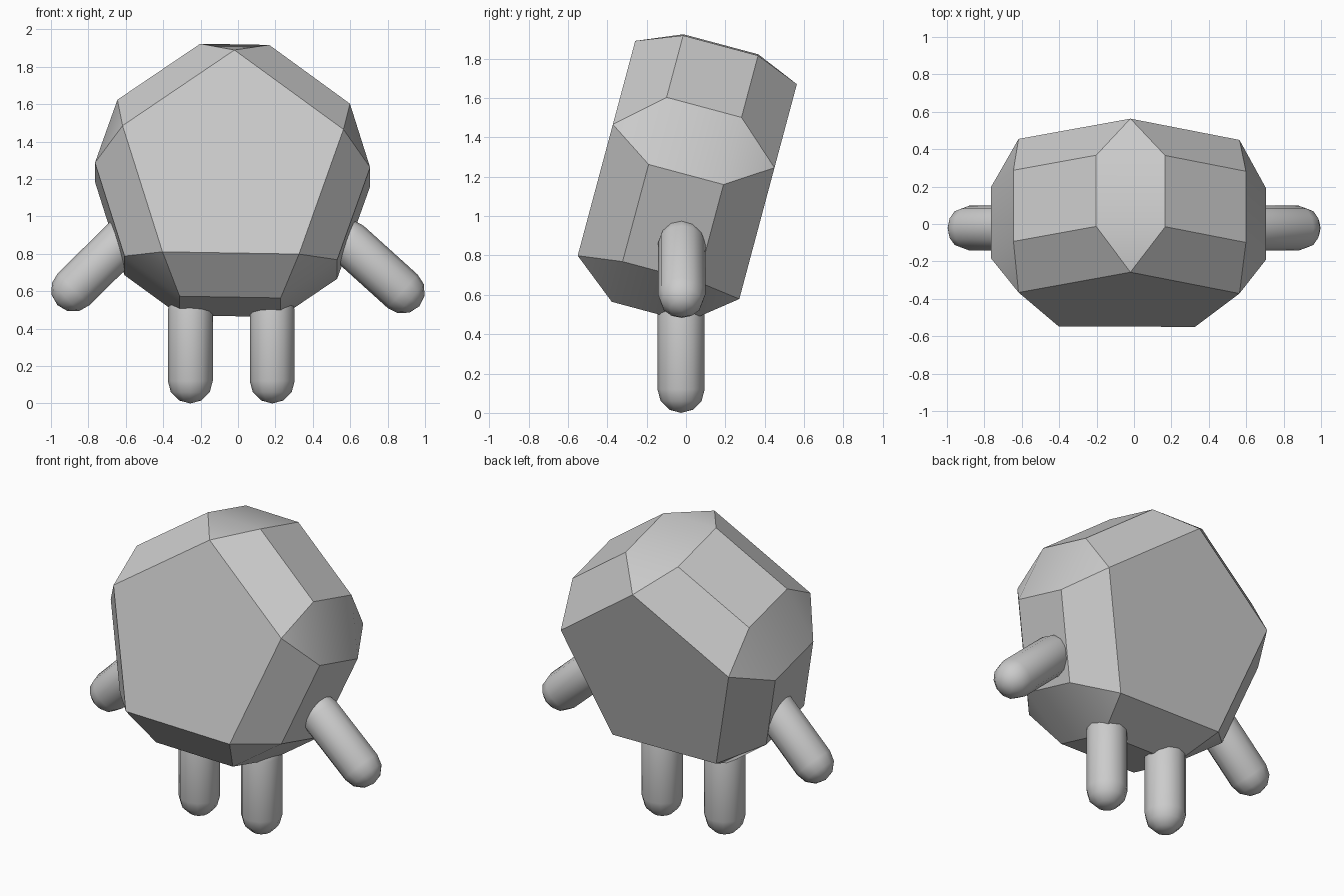
import bpy, bmesh, math
from mathutils import Vector, Matrix

if "Cube" in bpy.data.objects:
    bpy.data.objects.remove(bpy.data.objects["Cube"])

grey = bpy.data.materials.new("plain grey")
grey.diffuse_color = (0.6, 0.6, 0.6, 1)
grey.use_nodes = True
grey.node_tree.nodes["Principled BSDF"].inputs["Base Color"].default_value = grey.diffuse_color


def finish(name, bm, angle):
    """Turn a bmesh into a named, smooth-by-angle object."""
    bmesh.ops.recalc_face_normals(bm, faces=bm.faces)
    mesh = bpy.data.meshes.new(name)
    bm.to_mesh(mesh)
    bm.free()
    mesh.materials.append(grey)
    obj = bpy.data.objects.new(name, mesh)
    bpy.context.collection.objects.link(obj)
    bpy.ops.object.select_all(action='DESELECT')
    obj.select_set(True)
    bpy.context.view_layer.objects.active = obj
    bpy.ops.object.shade_smooth_by_angle(angle=math.radians(angle))
    return obj


def capsule(name, tip_centre, inner_centre, r=0.12, sides=12, steps=3):
    """Round-ended limb between two cap centres."""
    a, b = Vector(tip_centre), Vector(inner_centre)
    length = (b - a).length
    bm = bmesh.new()
    quarter = [math.pi / 2 * i / steps for i in range(steps + 1)]
    profile = [(r * math.sin(t), -r * math.cos(t)) for t in quarter]
    profile += [(r * math.cos(t), length + r * math.sin(t)) for t in quarter]
    verts = [bm.verts.new((x, 0, z)) for x, z in profile]
    edges = [bm.edges.new(pair) for pair in zip(verts, verts[1:])]
    bmesh.ops.spin(bm, geom=verts + edges, cent=(0, 0, 0), axis=(0, 0, 1),
                   angle=math.tau, steps=sides, use_duplicate=False)
    bmesh.ops.remove_doubles(bm, verts=bm.verts, dist=0.0005)
    turn = (b - a).to_track_quat('Z', 'Y').to_matrix().to_4x4()
    bm.transform(Matrix.Translation(a) @ turn)
    return finish(name, bm, 40)


# Body: five-sided block, with a wider ten-sided belt and cut corners
bm = bmesh.new()


def ring_point(radius, degrees, depth):
    t = math.radians(degrees)
    return bm.verts.new((radius * math.sin(t), depth, radius * math.cos(t)))


ends, belts = [], []
for side in (-1, 1):
    ends.append([ring_point(0.621, 72 * i, side * 0.425) for i in range(5)])
    belts.append([[ring_point(0.737, 72 * i + s * 14.5, side * 0.197)
                   for s in (-1, 1)] for i in range(5)])
for end, belt in zip(ends, belts):
    bm.faces.new(end)
    for i in range(5):
        j = (i + 1) % 5
        bm.faces.new((end[i], belt[i][0], belt[i][1]))
        bm.faces.new((end[i], end[j], belt[j][0], belt[i][1]))
front, back = belts
for i in range(5):
    j = (i + 1) % 5
    bm.faces.new((front[i][0], front[i][1], back[i][1], back[i][0]))
    bm.faces.new((front[i][1], front[j][0], back[j][0], back[i][1]))
bm.transform(Matrix.Translation((-0.03, -0.008, 1.18))
             @ Matrix.Rotation(math.radians(-15), 4, 'X')
             @ Matrix.Rotation(math.radians(1), 4, 'Y'))
finish("body", bm, 30)

# Legs
for name, x in (("left_leg", -0.255), ("right_leg", 0.183)):
    capsule(name, (x, -0.025, 0.12), (x, -0.025, 0.50))

# Arms
capsule("left_arm", (-0.88, -0.022, 0.61), (-0.60, -0.022, 0.885))
capsule("right_arm", (0.88, -0.022, 0.60), (0.59, -0.022, 0.862))
